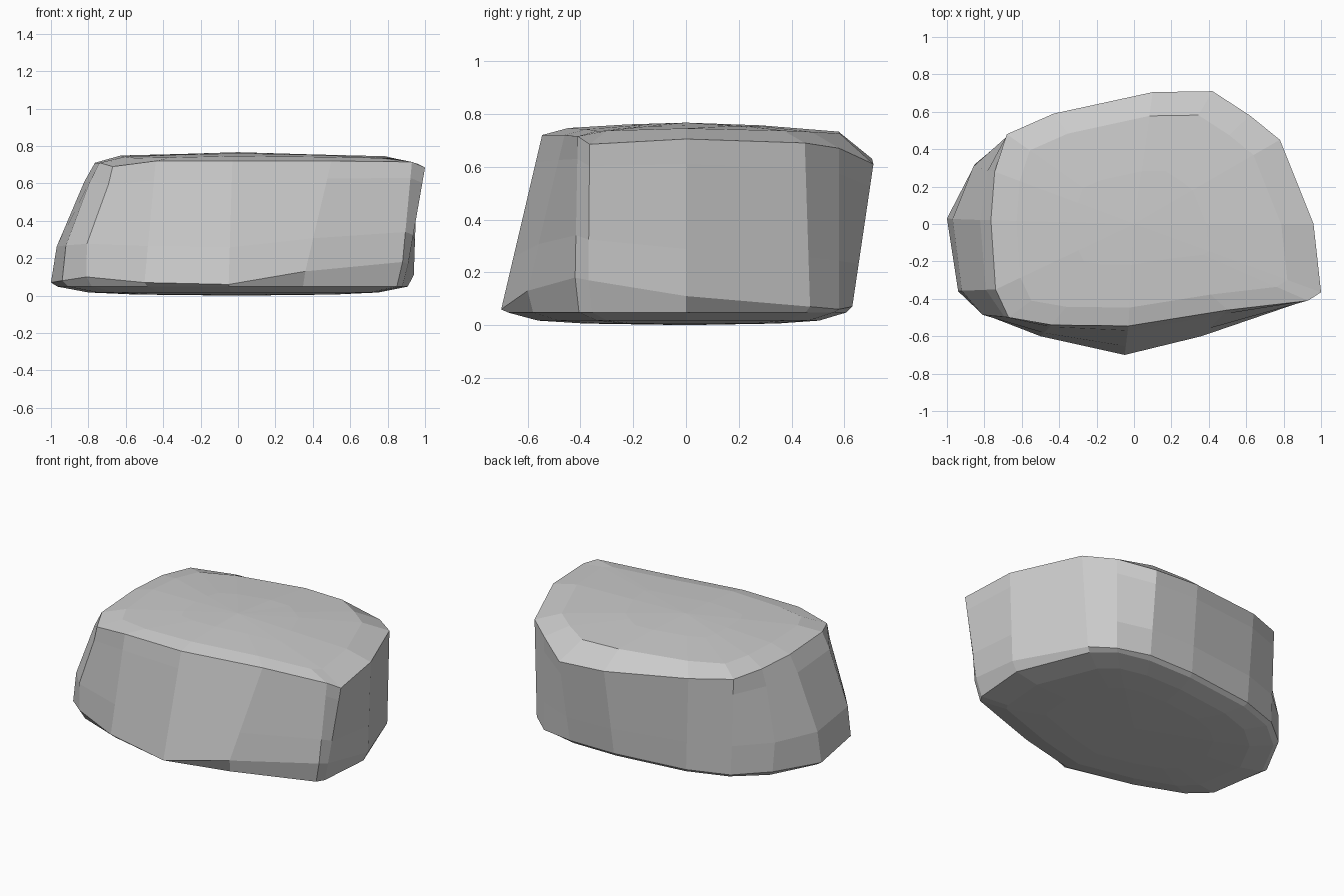
import bpy
import bmesh
from mathutils import Vector

if "Cube" in bpy.data.objects:
    bpy.data.objects.remove(bpy.data.objects["Cube"])

# Foot and shoulder outlines of the boulder, counter-clockwise from front left
foot = [(-.94, -.36, .08), (-.81, -.48, .10), (-.5, -.6, .07), (-.05, -.70, .06),
        (.36, -.6, .13), (.88, -.42, .18), (.91, -.37, .17), (.94, 0, .11),
        (.75, .47, .07), (.62, .58, .06), (.40, .63, .07), (.08, .63, .07),
        (-.40, .57, .07), (-.66, .48, .07), (-.85, .32, .08), (-1, .03, .07)]
shoulder = [(-.74, -.35, .71), (-.67, -.50, .69), (-.44, -.54, .72), (-.03, -.545, .72),
            (.50, -.46, .72), (.93, -.41, .715), (1, -.365, .685), (.96, 0, .705),
            (.78, .45, .69), (.62, .58, .67), (.42, .71, .61), (.10, .705, .63),
            (-.43, .59, .68), (-.68, .48, .70), (-.745, .28, .71), (-.765, .02, .71)]


def between(t, bulge):
    """Wall ring, swelling outward on the left side."""
    ring = []
    for a, b in zip(foot, shoulder):
        p = Vector(a).lerp(Vector(b), t)
        if p.x < -.7:
            p.x -= bulge
        ring.append(p)
    return ring


def top_ring(s):
    return [(x * s, y * s, .765 - .025 * abs(x * s) - .09 * (y * s) ** 2)
            for x, y, z in shoulder]


def base_ring(s, z):
    return [(x * s, y * s, z) for x, y, _ in foot]


# Boulder: loft the rings from the underside to the crown
rings = [base_ring(.55, .006), base_ring(.80, .017), base_ring(.965, .048), foot,
         between(.3, .04), between(.84, .02), shoulder, top_ring(.82), top_ring(.4)]
bm = bmesh.new()
loops = [[bm.verts.new(p) for p in r] for r in rings]
n = len(foot)
for lo, hi in zip(loops, loops[1:]):
    for i in range(n):
        j = (i + 1) % n
        bm.faces.new((lo[i], lo[j], hi[j], hi[i]))

# Close the underside and crown with shallow fans
for loop, z in ((loops[0], 0), (loops[-1], .767)):
    centre = bm.verts.new((0, 0, z))
    for i in range(n):
        bm.faces.new((loop[i], loop[(i + 1) % n], centre))
bmesh.ops.recalc_face_normals(bm, faces=bm.faces)

mesh = bpy.data.meshes.new("boulder")
bm.to_mesh(mesh)
bm.free()
boulder = bpy.data.objects.new("boulder", mesh)
bpy.context.collection.objects.link(boulder)
